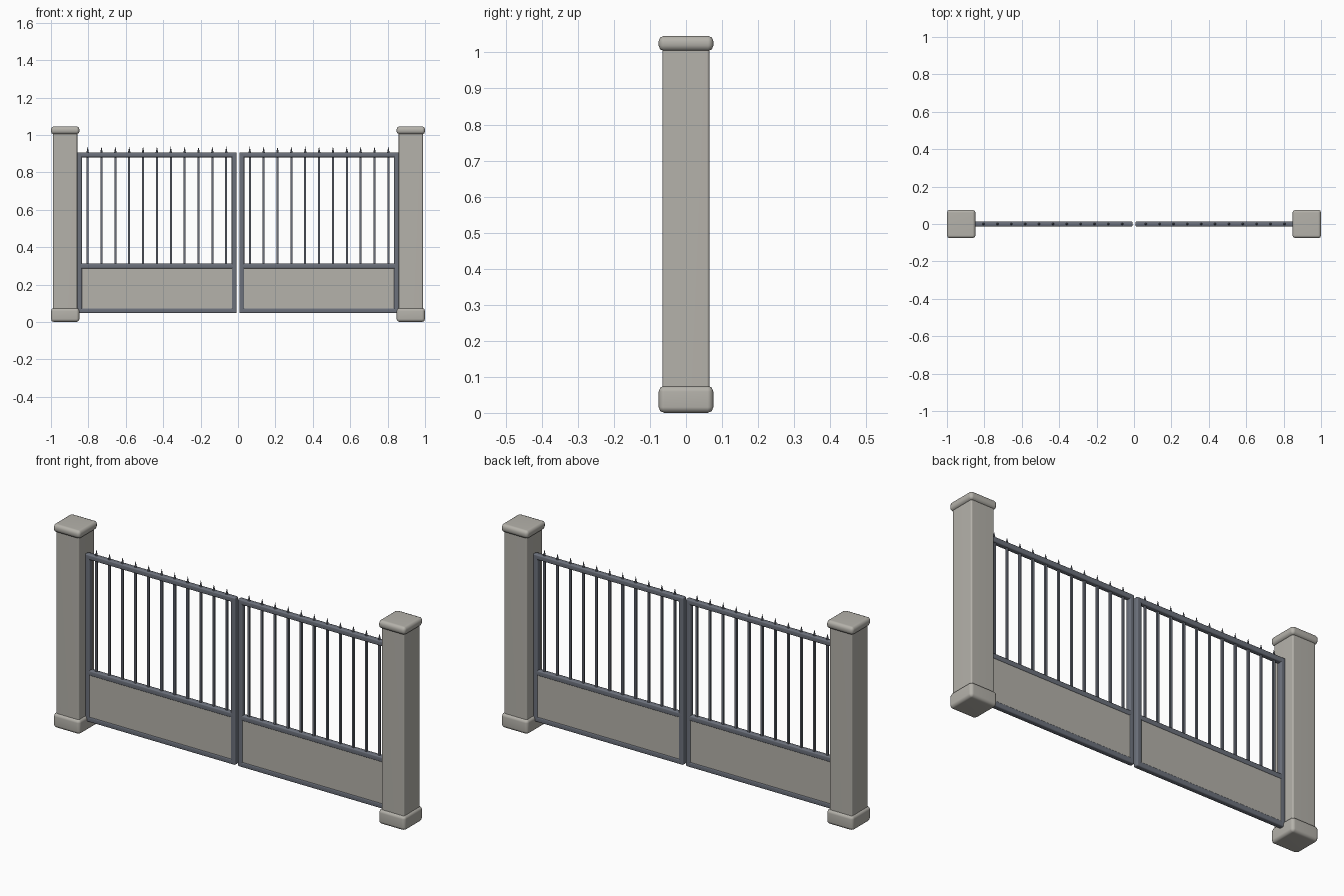
import bpy
import math

cube = bpy.data.objects.get("Cube")
if cube:
    bpy.data.objects.remove(cube, do_unlink=True)


def material(name, rgb):
    m = bpy.data.materials.new(name)
    m.use_nodes = True
    m.diffuse_color = (*rgb, 1)
    m.node_tree.nodes["Principled BSDF"].inputs["Base Color"].default_value = (*rgb, 1)
    return m


STONE = material("warm grey stone", (0.46, 0.445, 0.405))
STEEL = material("slate steel", (0.15, 0.165, 0.2))


def box(name, mat, x, y, z, bevel=0.0):
    """Box spanning the (low, high) pairs x, y and z, with rounded edges and flat faces."""
    spans = (x, y, z)
    bpy.ops.mesh.primitive_cube_add(size=1, location=[(a + b) / 2 for a, b in spans])
    obj = bpy.context.object
    obj.name = name
    obj.data.materials.append(mat)
    obj.scale = [b - a for a, b in spans]
    bpy.ops.object.transform_apply(location=False, rotation=False, scale=True)
    if bevel:
        mod = obj.modifiers.new("Rounded edges", "BEVEL")
        mod.width = bevel
        mod.segments = 2
        bpy.ops.object.modifier_apply(modifier=mod.name)
        bpy.ops.object.shade_smooth_by_angle(angle=math.radians(50))
        mod = obj.modifiers.new("Flat face normals", "WEIGHTED_NORMAL")
        mod.keep_sharp = True
        bpy.ops.object.modifier_apply(modifier=mod.name)


def spike(name, x, bottom, top, radius):
    bpy.ops.mesh.primitive_cone_add(vertices=8, radius1=radius, radius2=0,
                                    depth=top - bottom, location=(x, 0, (bottom + top) / 2))
    obj = bpy.context.object
    obj.name = name
    obj.data.materials.append(STEEL)


BAR_COUNT = 11
BAR_HALF = 0.0052
FRAME_Y = (-0.0135, 0.0135)
INNER, OUTER, TUBE = 0.007, 0.861, 0.027
LOW, HIGH = 0.047, 0.907

for side, s in (("left", 1), ("right", -1)):
    def span(a, b):
        return tuple(sorted((s * a, s * b)))

    # Stone post
    box(f"{side}_post_base", STONE, span(0.848, 1), (-0.076, 0.076), (0, 0.075), 0.016)
    box(f"{side}_post_column", STONE, span(0.859, 0.989), (-0.065, 0.065), (0.04, 1.02), 0.007)
    box(f"{side}_post_cap", STONE, span(0.848, 1), (-0.076, 0.076), (1.004, 1.046), 0.015)

    # Gate frame
    for part, x in (("meeting", INNER), ("hinge", OUTER - TUBE)):
        box(f"{side}_{part}_stile", STEEL, span(x, x + TUBE), FRAME_Y, (LOW, HIGH), 0.006)
    for part, z in (("bottom", LOW), ("middle", 0.286), ("top", HIGH - TUBE)):
        box(f"{side}_{part}_rail", STEEL, span(INNER + 0.004, OUTER - 0.004), FRAME_Y,
            (z, z + TUBE), 0.006)

    # Infill panel, nearly flush with the frame
    box(f"{side}_lower_panel", STONE, span(INNER + 0.01, OUTER - 0.01), (-0.0105, 0.0105),
        (LOW + 0.01, 0.3))

    # Square upright bars with spikes
    for i in range(BAR_COUNT):
        x = 0.063 + 0.0741 * i
        box(f"{side}_bar_{i + 1}", STEEL, span(x - BAR_HALF, x + BAR_HALF),
            (-BAR_HALF, BAR_HALF), (0.3, 0.9))
        spike(f"{side}_spike_{i + 1}", s * x, HIGH - 0.003, 0.938, 0.007)
